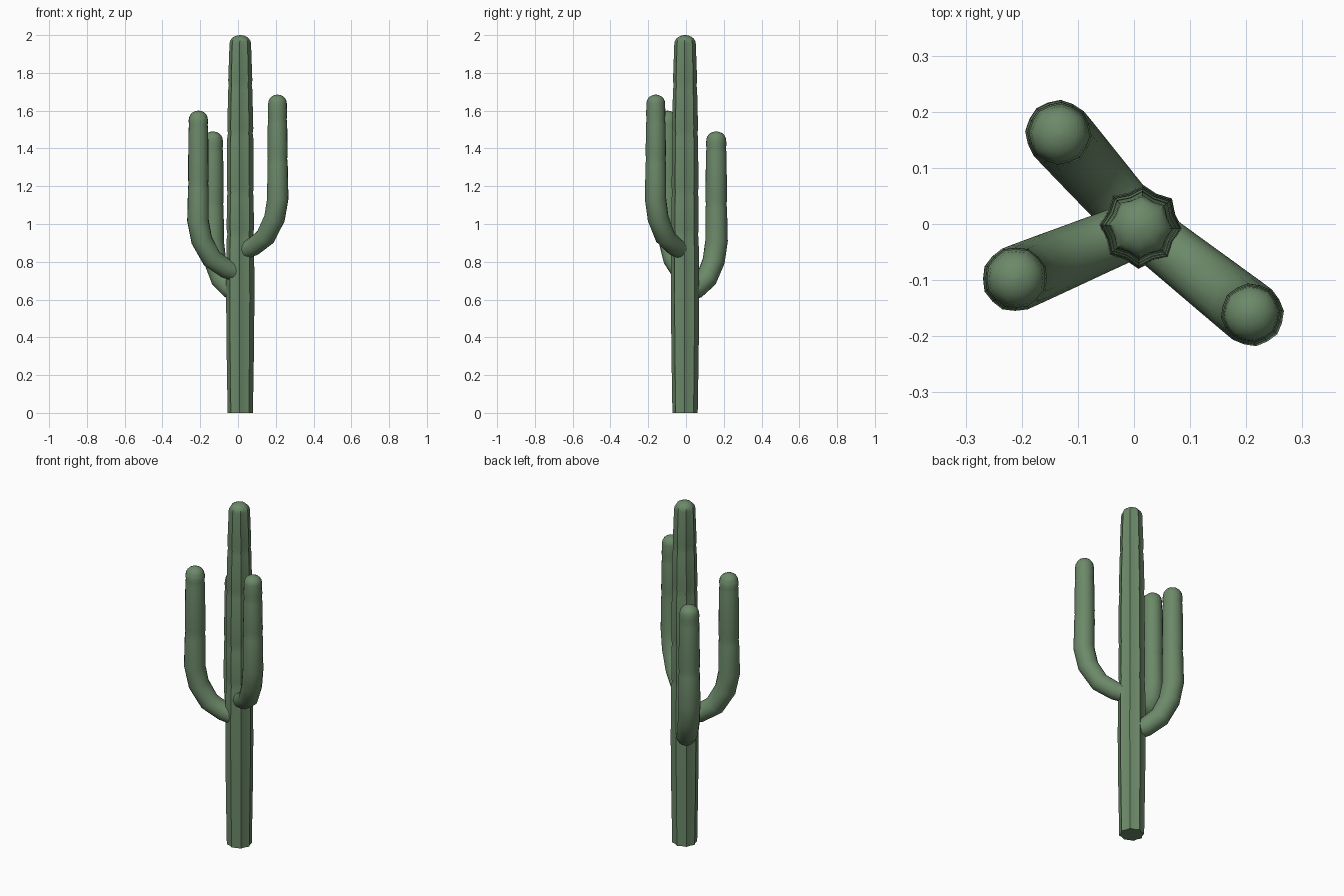
import bpy, bmesh, math
from mathutils import Vector

if "Cube" in bpy.data.objects:
    bpy.data.objects.remove(bpy.data.objects["Cube"])

mat = bpy.data.materials.new("green_skin")
mat.diffuse_color = (0.15, 0.25, 0.14, 1)
mat.use_nodes = True
mat.node_tree.nodes["Principled BSDF"].inputs["Base Color"].default_value = mat.diffuse_color
C = Vector((0.012, -0.005, 0))  # trunk axis
SIDES = 16


def sweep(name, rings, start, valley):
    """Skin rings of (centre, radius, rib strength); ring tilt follows the path."""
    bm = bmesh.new()
    loops = []
    side = Vector((-start.y, start.x, 0)).normalized()
    for i, (c, r, rib) in enumerate(rings):
        t = (rings[min(i + 1, len(rings) - 1)][0] - rings[max(i - 1, 0)][0]).normalized()
        u = t.cross(side).normalized()
        loop = []
        for k in range(SIDES):
            a = 2 * math.pi * k / SIDES
            rr = r * (1 - (1 - valley) * rib * (k % 2))
            loop.append(bm.verts.new(c + rr * (math.cos(a) * u + math.sin(a) * side)))
        loops.append(loop)
    for a, b in zip(loops, loops[1:]):
        for k in range(SIDES):
            j = (k + 1) % SIDES
            bm.faces.new((a[k], a[j], b[j], b[k]))
    bm.faces.new(loops[0][::-1])
    bm.faces.new(loops[-1])
    bmesh.ops.recalc_face_normals(bm, faces=bm.faces)
    me = bpy.data.meshes.new(name)
    bm.to_mesh(me)
    bm.free()
    ob = bpy.data.objects.new(name, me)
    bpy.context.collection.objects.link(ob)
    me.materials.append(mat)
    bpy.ops.object.select_all(action='DESELECT')
    ob.select_set(True)
    bpy.context.view_layer.objects.active = ob
    bpy.ops.object.shade_smooth_by_angle(angle=math.radians(35))


def dome(base, r, height, rib):
    """Rounded tip above a base point."""
    out = []
    for k in range(1, 6):
        a = math.radians(17.4 * k)
        out.append((base + Vector((0, 0, height * math.sin(a) / math.sin(math.radians(87)))),
                    r * math.cos(a), rib * (1 - k / 5)))
    return out


def pinch(x, y, z, r):
    """Shallow waist between growth segments."""
    return [(Vector((x, y, z + d)), r * s, 1) for d, s in ((-0.025, 1), (0, 0.95), (0.025, 1))]


# Trunk: eight ribs, gentle taper, waists between segments
rings = [(C + Vector((0, 0, z)), r, 1) for z, r in ((0, 0.067), (0.3, 0.072), (0.6, 0.075), (0.8, 0.074))]
for z, r in ((0.945, 0.072), (1.165, 0.071), (1.48, 0.069), (1.735, 0.064)):
    rings += pinch(C.x, C.y, z, r)
rings.append((C + Vector((0, 0, 1.955)), 0.057, 1))
rings += dome(C + Vector((0, 0, 1.955)), 0.057, 0.045, 1)
sweep("trunk", rings, Vector((0.998, -0.05, 0)), 0.87)

# Arms: leave the trunk, bend upward, end in a rounded tip
BEND = ((0.1, 0.0), (0.35, 0.02), (0.68, 0.072), (0.92, 0.17), (1.01, 0.275))


def arm(name, tip, z0, top, r, waists):
    d = Vector((tip[0], tip[1], 0)) - C
    rings = [(C + d * f + Vector((0, 0, z0 + h)), r * s, 1)
             for (f, h), s in zip(BEND, (0.88, 0.92, 0.98, 1.02, 1.03))]
    for z, s in zip(waists, (0.99, 0.94)):
        rings += pinch(tip[0], tip[1], z, r * s)
    base = Vector((tip[0], tip[1], top - 0.045))
    rings.append((base, r * 0.9, 1))
    rings += dome(base, r * 0.9, 0.045, 1)
    sweep(name, rings, d, 0.97)


arm("right_arm", (0.209, -0.16), 0.86, 1.685, 0.055, (1.345, 1.555))
arm("left_arm", (-0.21, -0.097), 0.745, 1.6, 0.057, (1.215, 1.525))
arm("back_arm", (-0.133, 0.16), 0.635, 1.49, 0.058, (1.105, 1.4))
